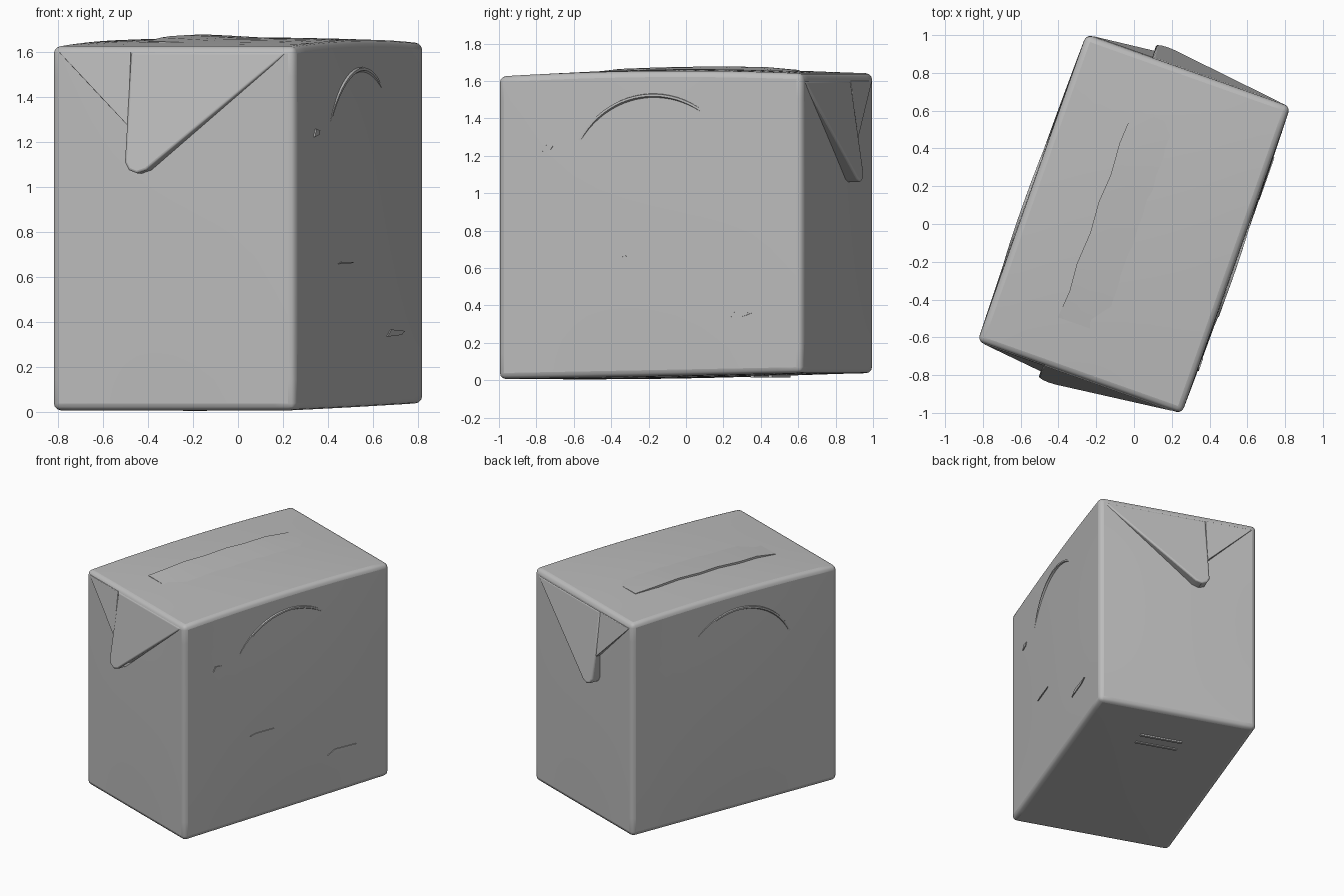
import bpy, bmesh, math

if "Cube" in bpy.data.objects:
    bpy.data.objects.remove(bpy.data.objects["Cube"], do_unlink=True)

TURN = math.radians(-19.5)      # the carton stands turned about z
HX, HY = 0.573, 0.862           # half width and half length

mat = bpy.data.materials.new("plain grey")
mat.use_nodes = True
GREY = (0.5, 0.5, 0.5, 1)
mat.diffuse_color = GREY
mat.node_tree.nodes["Principled BSDF"].inputs["Base Color"].default_value = GREY


def finish(name, bm, bevel=0.0, angle=35):
    bmesh.ops.recalc_face_normals(bm, faces=bm.faces)
    me = bpy.data.meshes.new(name)
    bm.to_mesh(me)
    bm.free()
    ob = bpy.data.objects.new(name, me)
    bpy.context.collection.objects.link(ob)
    me.materials.append(mat)
    ob.rotation_euler.z = TURN
    if bevel:
        mod = ob.modifiers.new("soft edges", 'BEVEL')
        mod.width, mod.segments = bevel, 3
        mod.limit_method, mod.angle_limit = 'ANGLE', math.radians(50)
    bpy.ops.object.select_all(action='DESELECT')
    ob.select_set(True)
    bpy.context.view_layer.objects.active = ob
    bpy.ops.object.shade_smooth_by_angle(angle=math.radians(angle))
    return ob


def prism(name, base, front, bevel=0.0):
    """Solid between two matching rings of points."""
    bm = bmesh.new()
    a = [bm.verts.new(p) for p in base]
    b = [bm.verts.new(p) for p in front]
    bm.faces.new(a)
    bm.faces.new(b)
    n = len(a)
    for i in range(n):
        j = (i + 1) % n
        bm.faces.new((a[i], a[j], b[j], b[i]))
    return finish(name, bm, bevel)


# Pillowed carton body, slightly tilted underneath
bm = bmesh.new()
bmesh.ops.create_cube(bm, size=2)
bmesh.ops.subdivide_edges(bm, edges=bm.edges[:], cuts=11, use_grid_fill=True)
for v in bm.verts:
    x, y, z = v.co
    fx, fy, fz = 1 - x * x, 1 - y * y, 1 - z * z
    low = 0.022 + 0.016 * y - 0.012 * fx * fy
    high = 1.632 + 0.008 * y + 0.02 * fy + 0.012 * fx * fy
    v.co = (x * (HX + 0.010 * fy * fz),
            y * (HY + 0.008 * fx * fz),
            low + (high - low) * (z + 1) / 2)
finish("carton_body", bm, bevel=0.032, angle=50)

# Folded end flaps: a thick main fold and a thinner fold beside it
MAIN = [(-0.2, 1.6), (-0.205, 1.11), (-0.185, 1.075), (-0.145, 1.06),
        (-0.1, 1.075), (0.54, 1.6)]
SIDE = [(-0.54, 1.6), (-0.2, 1.27), (-0.2, 1.6)]
for end, s in (("front", -1), ("back", 1)):
    for part, ring, slope, bev in (("main_fold", MAIN, 0.145, 0.012),
                                   ("side_fold", SIDE, 0.11, 0.004)):
        prism(f"{end}_{part}",
              [(x, s * 0.81, z) for x, z in ring],
              [(x, s * (HY + 0.003 + slope * (1.6 - z)), z) for x, z in ring], bev)

# Top seam: a low lip fading out towards the wide panel, in jagged pieces
SEAM = [-0.6, -0.45, -0.3, -0.12, 0.05, 0.2, 0.38, 0.57]


def top_z(x, y):
    u, w = 1 - (x / HX) ** 2, 1 - (y / HY) ** 2
    return 1.632 + 0.008 * y / HY + 0.02 * w + 0.012 * u * w


bm = bmesh.new()
rows = []
for i, y in enumerate(SEAM):
    x = -0.215 + 0.012 * (i % 2)
    lift = 0.004 if i in (0, len(SEAM) - 1) else 0.014
    rows.append([bm.verts.new(p) for p in (
        (x, y, top_z(x, y) - 0.02), (x, y, top_z(x, y) + lift),
        (x + 0.1, y, top_z(x + 0.1, y) + lift * 0.6),
        (0.1, y, top_z(0.1, y) - 0.004))])
for r, q in zip(rows, rows[1:]):
    for k in range(4):
        m = (k + 1) % 4
        bm.faces.new((r[k], r[m], q[m], q[k]))
bm.faces.new(rows[0])
bm.faces.new(rows[-1])
finish("top_seam", bm)


# Low embossed arcs on both long sides
def side_arc(name, s, cy, a0, a1):
    bm = bmesh.new()
    rows, n = [], 20
    for i in range(n + 1):
        t = math.radians(a0 + (a1 - a0) * i / n)
        fade = math.sin(math.pi * i / n)
        ring = []
        for r, out in ((0.46, -0.02), (0.478, 0.013 * fade), (0.49, 0.013 * fade), (0.496, -0.02)):
            y, z = cy + r * math.cos(t), 1.04 + r * math.sin(t)
            bulge = 0.010 * (1 - (y / HY) ** 2) * (1 - ((z - 0.83) / 0.81) ** 2)
            ring.append(bm.verts.new((s * (HX + bulge + out), y, z)))
        rows.append(ring)
    for r, q in zip(rows, rows[1:]):
        for k in range(4):
            m = (k + 1) % 4
            bm.faces.new((r[k], r[m], q[m], q[k]))
    bm.faces.new(rows[0])
    bm.faces.new(rows[-1])
    finish(name, bm)


side_arc("left_arc", 1, 0.02, 55, 150)
side_arc("right_arc", -1, -0.02, 45, 155)

# Small creases on the left side: (y, z, half length, half height)
for i, (y, z, a, b) in enumerate([(-0.215, 0.662, 0.1, 0.005),
                                  (0.46, 0.35, 0.12, 0.016),
                                  (-0.585, 1.24, 0.035, 0.018)]):
    ring = [(y - a, z - b), (y + a * 0.6, z - b * 0.5), (y + a, z + b * 0.6), (y - a * 0.5, z + b)]
    x = HX + 0.010 * (1 - (y / HY) ** 2) * (1 - ((z - 0.83) / 0.81) ** 2)
    prism(f"left_crease_{i + 1}", [(x - 0.02, p, q) for p, q in ring],
          [(x + 0.006, p, q) for p, q in ring])

# Two faint creases underneath
for i, y in enumerate((0.42, 0.52)):
    ring = [(-0.15, y), (0.15, y), (0.15, y + 0.02), (-0.15, y + 0.02)]
    prism(f"bottom_crease_{i + 1}", [(p, q, 0.05) for p, q in ring],
          [(p, q, 0.015) for p, q in ring])
